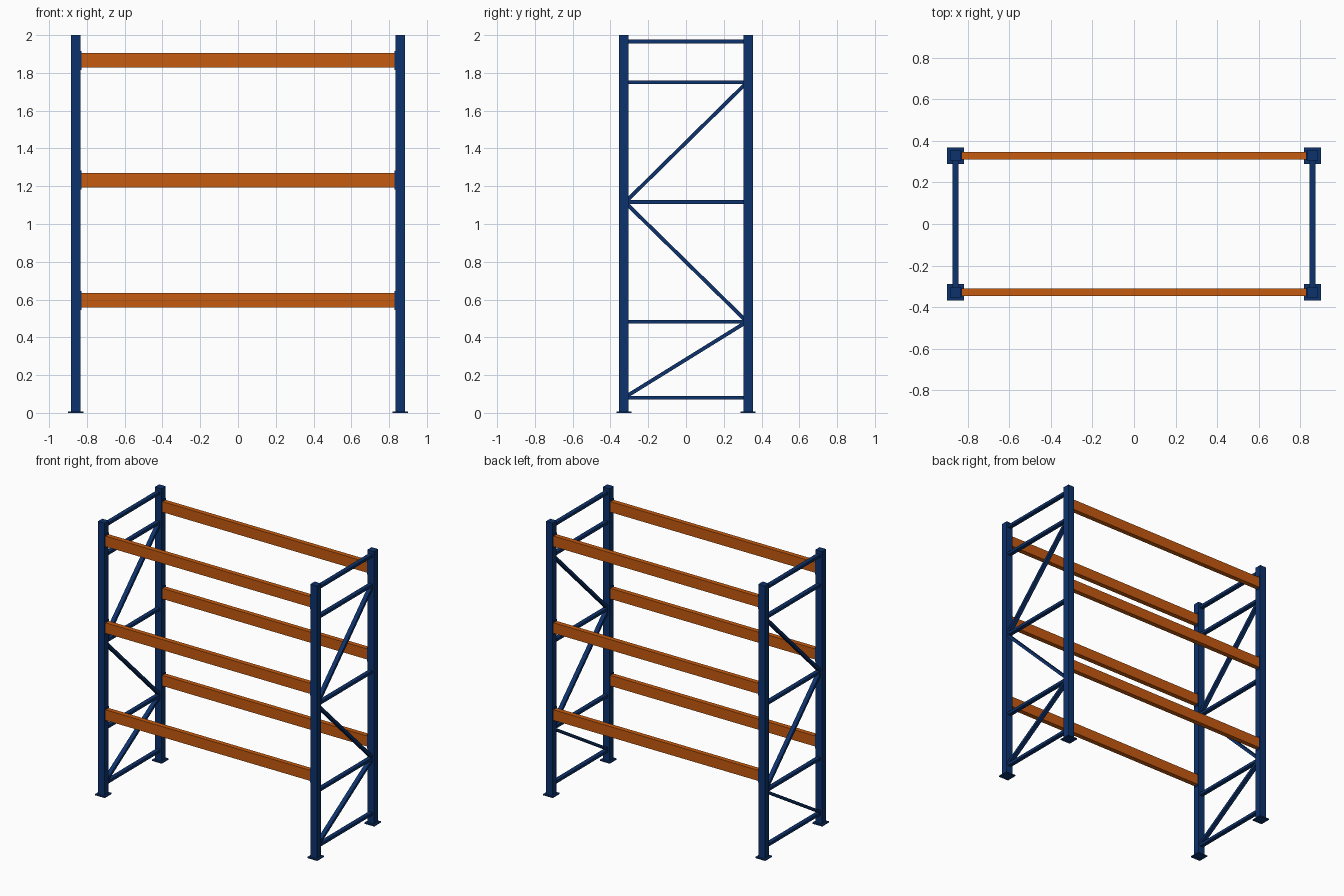
import bpy
from mathutils import Vector

cube = bpy.data.objects.get("Cube")
if cube:
    bpy.data.objects.remove(cube, do_unlink=True)


def material(name, color):
    m = bpy.data.materials.new(name)
    m.use_nodes = True
    m.diffuse_color = color
    m.node_tree.nodes["Principled BSDF"].inputs["Base Color"].default_value = color
    return m


blue = material("deep blue paint", (0.004, 0.032, 0.15, 1))
orange = material("orange paint", (0.56, 0.103, 0.005, 1))


def box(name, center, size, mat):
    bpy.ops.mesh.primitive_cube_add(size=1, location=center)
    ob = bpy.context.object
    ob.name = name
    ob.scale = size
    bpy.ops.object.transform_apply(location=False, rotation=False, scale=True)
    ob.data.materials.append(mat)
    return ob


def brace(name, x, start, end):
    """Flat bar between two (y, z) points in an end frame."""
    a, b = Vector((x, *start)), Vector((x, *end))
    run = b - a
    ob = box(name, (a + b) / 2, (0.03, run.length, 0.02), blue)
    ob.rotation_euler.x = Vector((0, 1, 0)).rotation_difference(run).to_euler().x


POST_X, POST_Y = 0.859, 0.329
BEAM_Z = (0.596, 1.232, 1.866)
RAIL_Z = (0.08, 0.483, 1.117, 1.75, 1.966)
DIAGONALS = (((-0.315, 0.088), (0.315, 0.478)),
             ((0.315, 0.49), (-0.315, 1.108)),
             ((-0.315, 1.122), (0.315, 1.742)))

for sx, side in ((1, "left"), (-1, "right")):
    x = sx * POST_X
    # Uprights, foot plates and beam connectors
    for sy, end in ((-1, "front"), (1, "back")):
        y = sy * POST_Y
        tag = f"{end}_{side}"
        box(f"upright_{tag}", (x, y, 1.002), (0.052, 0.05, 1.996), blue)
        box(f"foot_plate_{tag}", (x, y, 0.004), (0.08, 0.08, 0.008), blue)
        for i, z in enumerate(BEAM_Z):
            box(f"beam_connector_{tag}_{i + 1}", (sx * 0.832, y, z),
                (0.008, 0.04, 0.1), blue)
    # Frame rails and zigzag bracing
    for i, z in enumerate(RAIL_Z):
        brace(f"frame_rail_{side}_{i + 1}", x, (-0.315, z), (0.315, z))
    for i, (a, b) in enumerate(DIAGONALS):
        brace(f"diagonal_brace_{side}_{i + 1}", x, a, b)

# Shelf beams
for sy, end in ((-1, "front"), (1, "back")):
    for i, z in enumerate(BEAM_Z):
        box(f"shelf_beam_{end}_{i + 1}", (0, sy * POST_Y, z),
            (1.66, 0.035, 0.077), orange)
